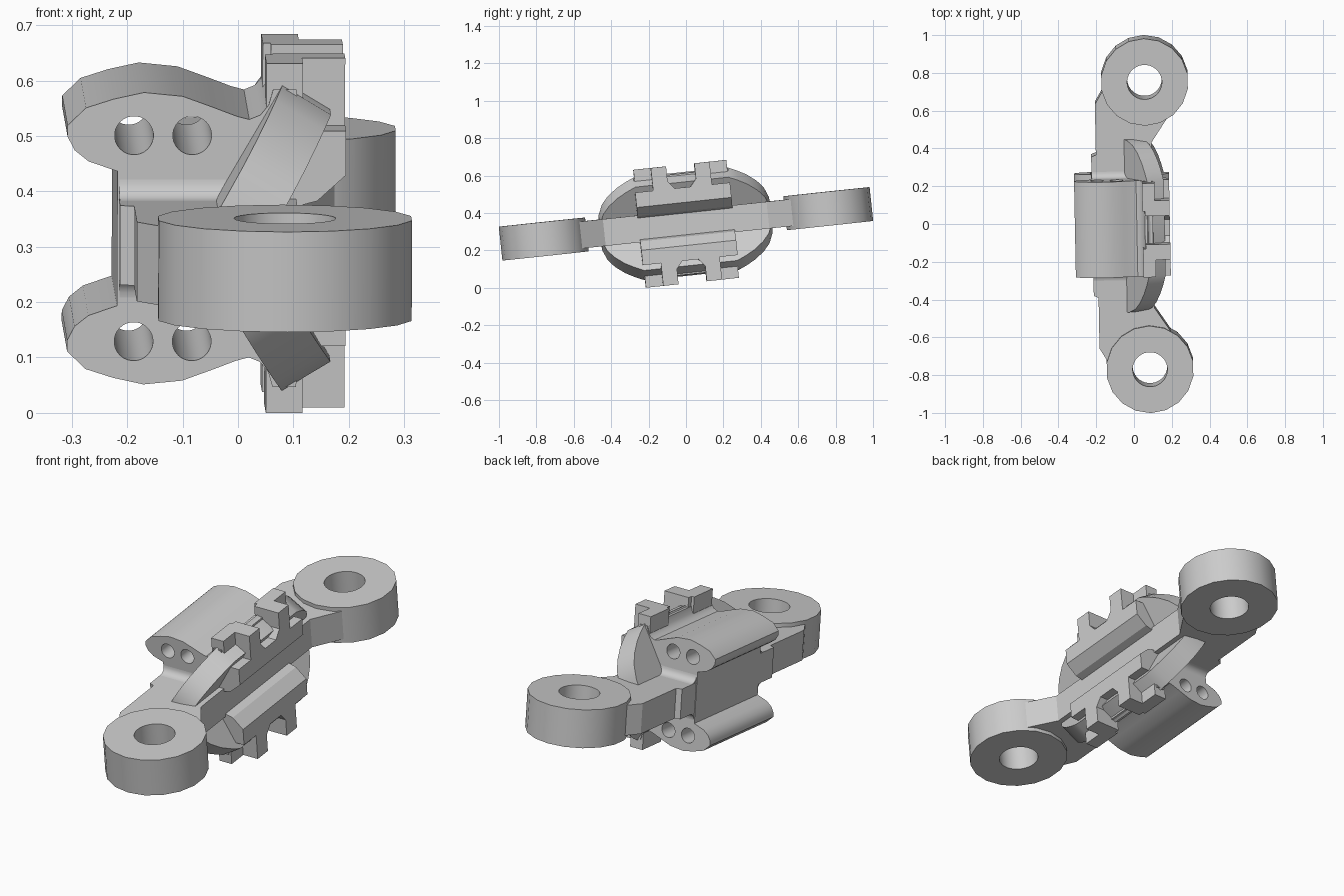
import bpy, bmesh, math
from mathutils import Matrix, Vector

if "Cube" in bpy.data.objects:
    bpy.data.objects.remove(bpy.data.objects["Cube"])

# the whole linkage is built straight, then tilted slightly
TILT = (Matrix.Translation((0.07, 0, 0.342)) @ Matrix.Rotation(math.radians(1.1), 4, 'Z')
        @ Matrix.Rotation(math.radians(6.1), 4, 'X'))


def solid(name, loop_a, loop_b):
    """Closed solid between two matching loops of points."""
    bm = bmesh.new()
    a = [bm.verts.new(p) for p in loop_a]
    b = [bm.verts.new(p) for p in loop_b]
    bm.faces.new(a)
    bm.faces.new(b)
    for i in range(len(a)):
        j = (i + 1) % len(a)
        bm.faces.new((a[i], a[j], b[j], b[i]))
    bmesh.ops.recalc_face_normals(bm, faces=bm.faces)
    me = bpy.data.meshes.new(name)
    bm.to_mesh(me)
    bm.free()
    ob = bpy.data.objects.new(name, me)
    ob.matrix_world = TILT
    bpy.context.collection.objects.link(ob)
    return ob


def prism(name, pts, axis, lo, hi):
    """Extrude a 2D profile along the named axis."""
    place = {'x': lambda p, t: (t, p[0], p[1]),
             'y': lambda p, t: (p[0], t, p[1]),
             'z': lambda p, t: (p[0], p[1], t)}[axis]
    return solid(name, [place(p, lo) for p in pts], [place(p, hi) for p in pts])


def circle(cx, cy, r, n):
    return [(cx + r * math.cos(2 * math.pi * (i + 0.5) / n),
             cy + r * math.sin(2 * math.pi * (i + 0.5) / n)) for i in range(n)]


def smooth(ob, angle=32):
    bpy.ops.object.select_all(action='DESELECT')
    ob.select_set(True)
    bpy.context.view_layer.objects.active = ob
    bpy.ops.object.shade_smooth_by_angle(angle=math.radians(angle))


def cut(ob, cutters):
    bpy.context.view_layer.update()
    bpy.context.view_layer.objects.active = ob
    for c in cutters:
        m = ob.modifiers.new("hole", 'BOOLEAN')
        m.operation = 'DIFFERENCE'
        m.solver = 'EXACT'
        m.object = c
        bpy.ops.object.modifier_apply(modifier=m.name)
        bpy.data.objects.remove(c)


# central arm: flat bar with a thicker middle, both ends running into the eyes
half = [(0.03, 0.44), (0.12, 0.575), (0.10, 0.62), (0.0, 0.65), (-0.10, 0.67),
        (-0.20, 0.76), (-0.265, 0.65), (-0.265, 0.38), (-0.29, 0.37)]
prism("arm", half + [(x, -y) for x, y in reversed(half)], 'z', -0.072, 0.072)

# end eyes
for s, side in ((1, "back"), (-1, "front")):
    eye = prism(side + "_eye", circle(0, s * 0.765, 0.232, 18), 'z', -0.091, 0.091)
    cut(eye, [prism("hole_cutter", circle(0, s * 0.765, 0.092, 32), 'z', -0.2, 0.2)])
    smooth(eye)

PAD = [(0.0, 0.0), (-0.293, 0.0), (-0.293, 0.122), (-0.345, 0.14), (-0.37, 0.16),
       (-0.383, 0.185), (-0.383, 0.205), (-0.35, 0.237), (-0.30, 0.253), (-0.245, 0.265),
       (-0.175, 0.258), (-0.12, 0.238), (-0.078, 0.222), (-0.055, 0.216), (-0.035, 0.224),
       (-0.02, 0.242), (-0.012, 0.27), (0.03, 0.27), (0.05, 0.1)]
RIM = [(0.462, 0.05), (0.458, 0.095), (0.435, 0.15), (0.40, 0.19),
       (0.35, 0.228), (0.30, 0.255), (0.25, 0.277)]

for k, level in ((1, "upper"), (-1, "lower")):
    # rounded pad with two cross holes
    pad = prism(level + "_pad", [(x, k * z) for x, z in PAD], 'y', -0.255, 0.255)
    cut(pad, [prism("hole_cutter", circle(x, k * 0.187, 0.035, 28), 'y', -0.4, 0.4)
              for x in (-0.263, -0.158)])
    smooth(pad)

    # slanted flange with a rounded rim
    outline = RIM + [(-y, z) for y, z in reversed(RIM)]
    lean = 0.6
    outer = [Vector((-0.11 + lean * (z - 0.08) * 0.97, y, k * z)) for y, z in outline]
    step = Vector((0.088, 0, -k * 0.053))
    smooth(solid(level + "_flange", outer, [p + step for p in outer]))

    # clip base in front of the flange, chamfered underneath
    base = [(-0.02, 0.195), (0.12, 0.195), (0.12, 0.115), (0.068, 0.068), (0.0, 0.05)]
    prism(level + "_clip_base", [(x, k * z) for x, z in base], 'y', -0.255, 0.255)

    for s in (1, -1):
        # clip posts and the hooks behind them
        post = [(0.158, 0.15), (0.158, 0.317), (0.076, 0.317), (0.076, 0.235),
                (0.035, 0.185), (0.035, 0.15)]
        prism(level + "_clip_post", [(s * y, k * z) for y, z in post], 'x', -0.01, 0.12)
        hook = [(0.25, 0.15), (0.25, 0.317), (0.10, 0.317), (0.10, 0.15)]
        prism(level + "_clip_hook", [(s * y, k * z) for y, z in hook], 'x', -0.024, 0.042)

        # fillet where the pad meets the arm
        arc = [(0.25, 0.06)] + [(0.29 - 0.035 * math.cos(a), 0.107 - 0.035 * math.sin(a))
                                for a in (i * math.pi / 12 for i in range(7))] + [(0.29, 0.06)]
        smooth(prism(level + "_fillet", [(s * y, k * z) for y, z in arc], 'x', -0.289, -0.09))
